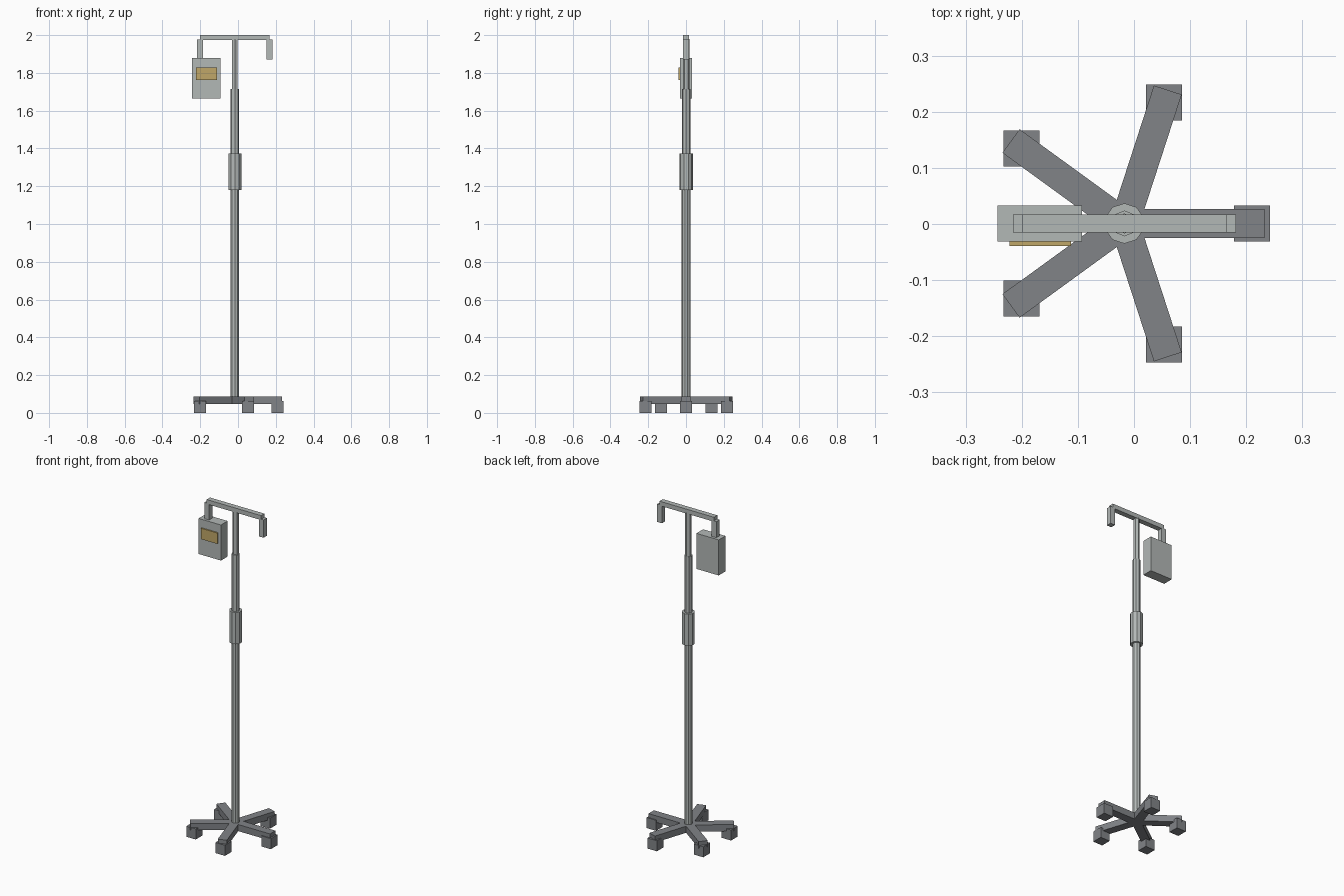
import bpy
import math
from mathutils import Vector

old = bpy.data.objects.get("Cube")
if old:
    bpy.data.objects.remove(old, do_unlink=True)

CX, CY = -0.017, 0.001


def material(name, color):
    m = bpy.data.materials.new(name)
    m.use_nodes = True
    m.diffuse_color = (*color, 1)
    bsdf = next(n for n in m.node_tree.nodes if n.type == "BSDF_PRINCIPLED")
    bsdf.inputs["Base Color"].default_value = (*color, 1)
    return m


steel = material("light steel", (0.45, 0.48, 0.47))
dark = material("dark grey", (0.22, 0.23, 0.245))
amber = material("amber label", (0.53, 0.39, 0.14))


def finish(name, mat):
    ob = bpy.context.object
    ob.name = name
    ob.data.materials.append(mat)
    return ob


def box(name, lo, hi, mat):
    lo, hi = Vector(lo), Vector(hi)
    bpy.ops.mesh.primitive_cube_add(size=1, location=(lo + hi) / 2)
    bpy.context.object.scale = hi - lo
    return finish(name, mat)


def tube(name, radius, bottom, top, sides, mat):
    bpy.ops.mesh.primitive_cylinder_add(
        vertices=sides, radius=radius, depth=top - bottom,
        location=(CX, CY, (bottom + top) / 2))
    return finish(name, mat)


# Five-legged base with square casters
for i in range(5):
    a = i * math.tau / 5
    leg = box(f"base_leg_{i + 1}", (0, 0, 0.048), (0.25, 0.052, 0.088), dark)
    leg.location = (CX + 0.125 * math.cos(a), CY + 0.125 * math.sin(a), 0.068)
    leg.rotation_euler.z = a
    x, y = CX + 0.227 * math.cos(a), CY + 0.227 * math.sin(a)
    box(f"caster_{i + 1}", (x - 0.032, y - 0.032, 0),
        (x + 0.032, y + 0.032, 0.064), dark)

# Telescoping pole with clamp sleeve
tube("lower_pole", 0.024, 0.07, 1.2, 10, steel)
tube("clamp_sleeve", 0.036, 1.18, 1.373, 10, steel)
tube("middle_pole", 0.023, 1.36, 1.715, 8, steel)
tube("upper_pole", 0.018, 1.7, 1.98, 6, steel)

# Crossbar and its two hanging hooks
box("crossbar", (-0.2, CY - 0.016, 1.973), (0.166, CY + 0.016, 2.0), steel)
for name, x in (("right_hook", -0.2), ("left_hook", 0.166)):
    box(name, (x - 0.016, CY - 0.016, 1.87),
        (x + 0.016, CY + 0.016, 1.978), steel)

# Hanging fluid bag with raised label
box("fluid_bag", (-0.243, -0.031, 1.664), (-0.093, 0.033, 1.88), steel)
box("bag_label", (-0.222, -0.039, 1.763), (-0.112, -0.03, 1.829), amber)
